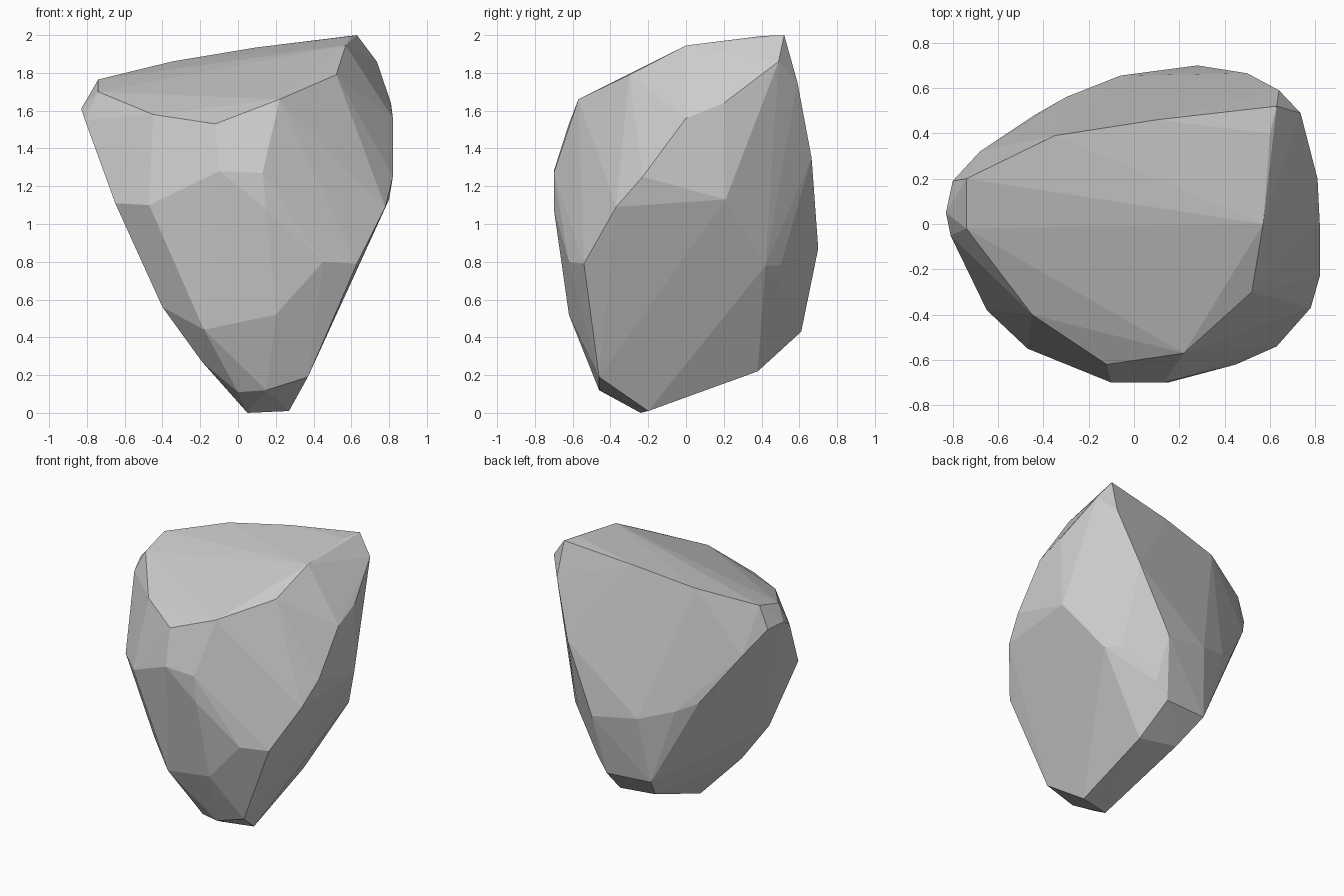
import bpy, bmesh, math

# Corner points of the faceted boulder, grouped by side
top = [(.63, .52, 2.0), (.6, .4, 1.995), (.57, 0, 1.945), (.52, -.3, 1.79),
       (.22, -.57, 1.66), (-.12, -.62, 1.53), (-.45, -.4, 1.58),
       (-.74, -.02, 1.7), (-.74, .2, 1.765), (-.35, .39, 1.86), (.1, .46, 1.935)]
left = [(-.83, .05, 1.61), (-.80, .19, 1.6), (-.81, -.05, 1.55), (-.68, .32, 1.42),
        (-.65, -.38, 1.11), (-.40, -.40, .56), (-.19, -.38, .27)]
front = [(-.47, -.55, 1.1), (-.1, -.70, 1.28), (.13, -.70, 1.27), (.15, -.70, 1.08),
         (.45, -.62, .8), (.2, -.62, .52), (-.18, -.56, .44)]
right = [(.63, -.54, .79), (.78, -.37, 1.09), (.82, -.23, 1.25), (.82, 0, 1.56),
         (.81, .2, 1.64), (.80, .21, 1.13), (.735, .49, 1.86), (.61, .42, .78),
         (.53, .5, .78), (.64, .59, 1.75)]
back = [(.28, .70, .87), (.5, .665, 1.35), (-.06, .655, .92), (-.3, .56, 1.0),
        (-.44, .48, 1.07), (-.12, .58, .44), (.22, .61, .43), (.31, .6, .55)]
base = [(.05, -.24, 0), (.27, -.2, .01), (.37, -.46, .19), (.0, -.41, .11),
        (.15, -.46, .12), (-.03, .4, .26), (.27, .38, .22)]

# Boulder: convex hull with nearly flat facets merged
bm = bmesh.new()
for p in top + left + front + right + back + base:
    bm.verts.new(p)
bmesh.ops.convex_hull(bm, input=bm.verts)
loose = [v for v in bm.verts if not v.link_faces]
bmesh.ops.delete(bm, geom=loose, context='VERTS')
bmesh.ops.dissolve_limit(bm, angle_limit=math.radians(1.5),
                         verts=bm.verts, edges=bm.edges)
bmesh.ops.recalc_face_normals(bm, faces=bm.faces)
mesh = bpy.data.meshes.new("boulder")
bm.to_mesh(mesh)
bm.free()
boulder = bpy.data.objects.new("boulder", mesh)
bpy.context.collection.objects.link(boulder)
